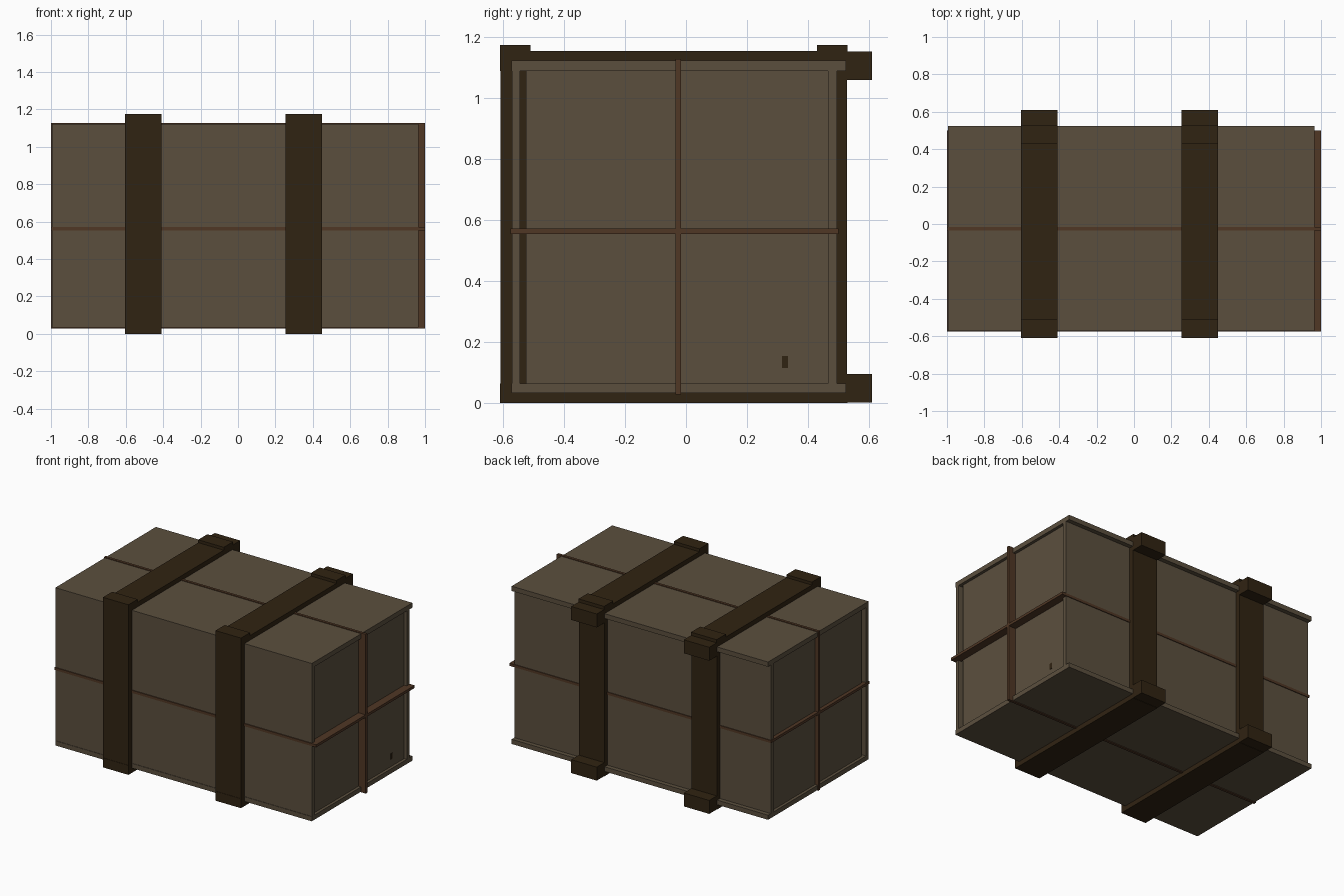
import bpy

cube = bpy.data.objects.get("Cube")
if cube:
    bpy.data.objects.remove(cube, do_unlink=True)


def material(name, rgb):
    m = bpy.data.materials.new(name)
    m.use_nodes = True
    col = (*rgb, 1)
    m.diffuse_color = col
    m.node_tree.nodes["Principled BSDF"].inputs["Base Color"].default_value = col
    return m


wood = material("weathered wood", (0.105, 0.078, 0.048))
dark = material("dark timber", (0.030, 0.017, 0.006))
cord = material("brown cord", (0.080, 0.038, 0.018))


def box(name, mat, x, y, z):
    """Box between (low, high) pairs on each axis."""
    bpy.ops.mesh.primitive_cube_add(size=1, location=[sum(p) / 2 for p in (x, y, z)])
    ob = bpy.context.object
    ob.name = name
    ob.scale = [p[1] - p[0] for p in (x, y, z)]
    bpy.ops.object.transform_apply(location=False, rotation=False, scale=True)
    ob.data.materials.append(mat)
    return ob


# Crate panels; lid and base overhang the recessed back panel
length = (-0.995, 0.965)
depth = (-0.573, 0.525)
box("lid_panel", wood, length, depth, (1.09, 1.123))
box("base_panel", wood, length, depth, (0.033, 0.065))
box("front_panel", wood, length, (-0.57, -0.545), (0.035, 1.09))
box("back_panel", wood, length, (0.465, 0.495), (0.065, 1.09))
for side, x in (("left", (0.92, 0.945)), ("right", (-0.975, -0.95))):
    box(side + "_end_panel", wood, x, (-0.525, 0.465), (0.065, 1.09))

# Timber bands with corner blocks
for side, x in (("right", (-0.605, -0.41)), ("left", (0.255, 0.45))):
    box(side + "_band_front", dark, x, (-0.608, -0.525), (0.0, 1.155))
    box(side + "_band_top", dark, x, (-0.61, 0.53), (1.09, 1.155))
    box(side + "_band_base", dark, x, (-0.61, 0.53), (0.0, 0.065))
    box(side + "_band_back", dark, x, (0.47, 0.528), (0.03, 1.12))
    box(side + "_front_cap", dark, x, (-0.61, -0.51), (1.12, 1.175))
    box(side + "_back_cap", dark, x, (0.43, 0.53), (1.12, 1.175))
    box(side + "_upper_block", dark, x, (0.50, 0.61), (1.06, 1.153))
    box(side + "_lower_block", dark, x, (0.50, 0.61), (0.002, 0.095))

# Cords wrapped lengthwise around the crate
across, level = (-0.034, -0.016), (0.554, 0.572)
for name, z in (("top", (1.11, 1.128)), ("base", (0.028, 0.045))):
    box("cord_" + name, cord, (-1, 1), across, z)
for name, y in (("front", (-0.576, -0.56)), ("back", (0.48, 0.5))):
    box("cord_" + name, cord, (-1, 1), y, level)
for side, x in (("left", (0.94, 1.0)), ("right", (-1.0, -0.97))):
    box(side + "_cord_upright", cord, x, across, (0.03, 1.126))
    box(side + "_cord_level", cord, x, (-0.574, 0.498), level)

# Small dark knot in the end panel
box("wood_knot", dark, (0.943, 0.947), (0.315, 0.335), (0.115, 0.155))
